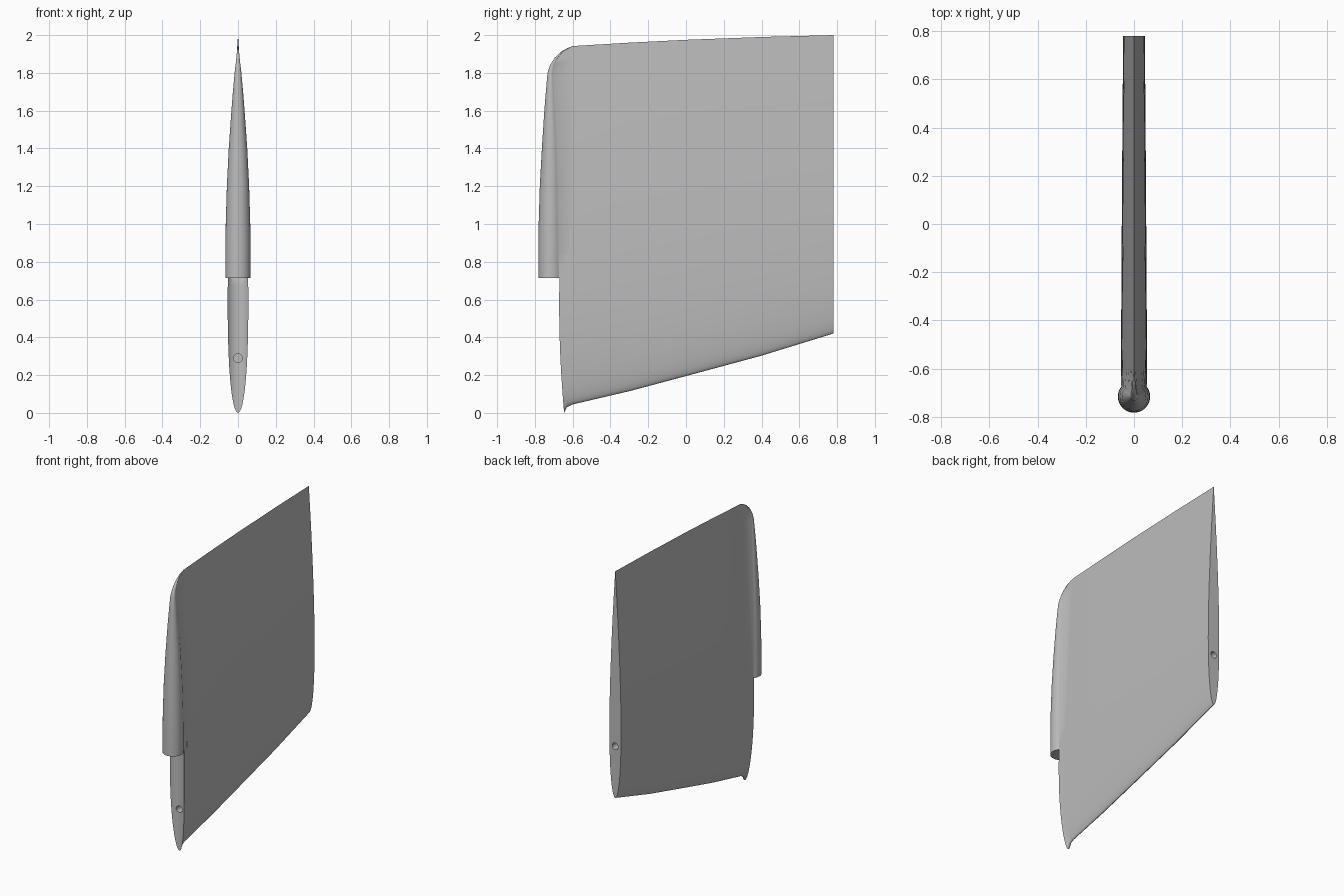
import bpy
import bmesh
import math

cube = bpy.data.objects.get("Cube")
if cube:
    bpy.data.objects.remove(cube, do_unlink=True)

grey = bpy.data.materials.new("light grey")
grey.use_nodes = True
COLOUR = (0.5, 0.5, 0.5, 1)
grey.diffuse_color = COLOUR
grey.node_tree.nodes["Principled BSDF"].inputs["Base Color"].default_value = COLOUR

THICK = 0.0285     # half thickness as a share of the chord
HINGE_Y = -0.715   # centre of the hinge cove
HORN_Z = 0.715     # underside of the horn


def foil(t):
    """Half thickness of a unit airfoil, round at 0 and sharp at 1."""
    t = min(max(t, 0), 1)
    return max(0, 2.969 * math.sqrt(t) - 1.26 * t - 3.516 * t**2 + 2.843 * t**3 - 1.036 * t**4)


def add_grid(bm, rows):
    """Skin a grid of points given row by row."""
    grid = [[bm.verts.new(p) for p in row] for row in rows]
    for a, b in zip(grid, grid[1:]):
        for i in range(len(a) - 1):
            bm.faces.new((a[i], a[i + 1], b[i + 1], b[i]))
    return grid


def finish(bm, name):
    bmesh.ops.remove_doubles(bm, verts=bm.verts, dist=0.00001)
    bmesh.ops.recalc_face_normals(bm, faces=bm.faces)
    mesh = bpy.data.meshes.new(name)
    bm.to_mesh(mesh)
    bm.free()
    obj = bpy.data.objects.new(name, mesh)
    bpy.context.collection.objects.link(obj)
    mesh.materials.append(grey)
    return obj


def activate(obj):
    bpy.ops.object.select_all(action="DESELECT")
    obj.select_set(True)
    bpy.context.view_layer.objects.active = obj


def smooth(obj):
    activate(obj)
    bpy.ops.object.shade_smooth_by_angle(angle=math.radians(35))


# Blade: airfoil sections (y, bottom, top) lofted from front to back
sections = [(-0.645, 0, 1.92), (-0.63, 0.03, 1.93), (-0.6, 0.045, 1.942), (-0.3, 0.115, 1.96),
            (0, 0.195, 1.975), (0.4, 0.303, 1.99), (0.78, 0.42, 2.0)]
N = 40
steps = sorted([1 - math.cos(math.pi / 2 * i / N) for i in range(N + 1)] + [HORN_Z / 1.92])


def front_y(x, z):
    if z > HORN_Z + 0.002:
        return -0.64
    return HINGE_Y + math.sqrt(0.07**2 - x**2)


def section_point(k, t, across):
    y, low, high = sections[k]
    z = low + t * (high - low)
    x = across * THICK * (high - low) * foil(t)
    return (x, front_y(x, z) if k == 0 else y, z)


bm = bmesh.new()
for side in (-1, 1):
    add_grid(bm, [[section_point(k, t, side) for t in steps] for k in range(len(sections))])
columns = [i / 6 - 1 for i in range(13)]
add_grid(bm, [[section_point(0, t, c) for c in columns] for t in steps])
add_grid(bm, [[section_point(len(sections) - 1, t, c) for c in (-1, 1)] for t in steps])
blade = finish(bm, "blade")

# Hinge pin holes, one in each end of the blade
for y, z in ((-0.645, 0.29), (0.78, 0.78)):
    bpy.ops.mesh.primitive_cylinder_add(vertices=24, radius=0.023, depth=0.2,
                                        location=(0, y, z), rotation=(math.pi / 2, 0, 0))
    cutter = bpy.context.object
    cutter.name = "hole_cutter"
    cutter.hide_render = True
    cutter.data.materials.append(grey)
    activate(blade)
    mod = blade.modifiers.new("hole", "BOOLEAN")
    mod.operation = "DIFFERENCE"
    mod.solver = "EXACT"
    mod.object = cutter
    bpy.ops.object.modifier_apply(modifier=mod.name)
    bpy.data.objects.remove(cutter, do_unlink=True)
smooth(blade)

# Horn: rounded leading edge (height, front y, radius) fairing into the blade
horn_rows = [(HORN_Z, -0.782, 0.067), (0.85, -0.782, 0.067), (1.0, -0.78, 0.065), (1.2, -0.774, 0.059),
             (1.4, -0.763, 0.049), (1.6, -0.75, 0.035), (1.7, -0.742, 0.027), (1.8, -0.733, 0.018),
             (1.84, -0.72, 0.013), (1.88, -0.695, 0.009), (1.91, -0.665, 0.006),
             (1.925, -0.64, 0.004), (1.935, -0.617, 0.002)]
rows = []
for z, front, r in horn_rows:
    half = [(r * math.sin(a), front + r - r * math.cos(a))
            for a in (math.radians(130) * i / 14 for i in range(15))]
    half.append((THICK * 1.9 * foil((z - 0.04) / 1.9), -0.605))
    outline = [(-x, y) for x, y in reversed(half[1:])] + half
    rows.append([(x, y, z) for x, y in outline + outline[:1]])
bm = bmesh.new()
grid = add_grid(bm, rows)
bm.faces.new(grid[0][:-1])
bm.faces.new(grid[-1][:-1])
horn = finish(bm, "horn")
smooth(horn)
